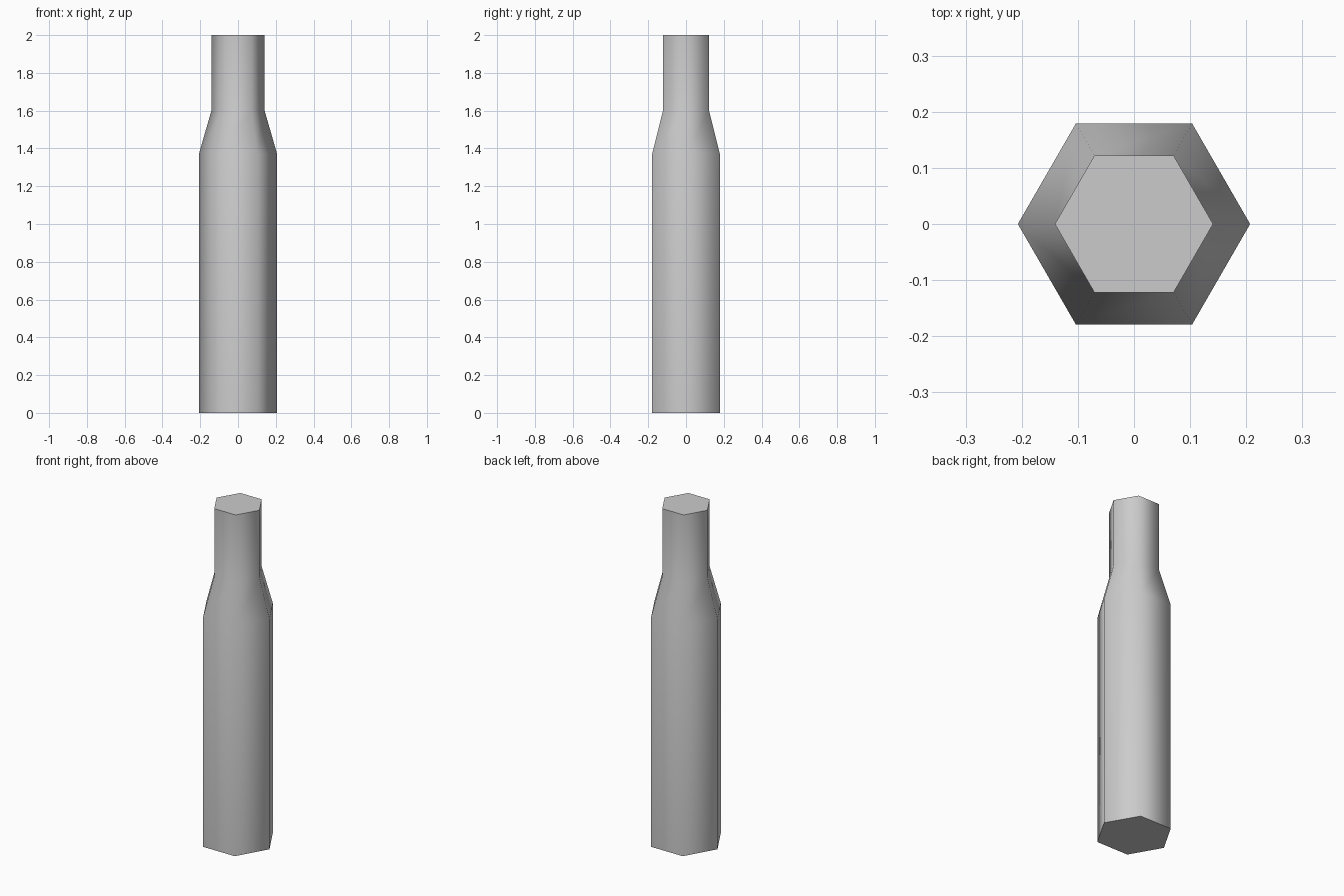
import bpy, bmesh, math

cube = bpy.data.objects.get("Cube")
if cube:
    bpy.data.objects.remove(cube, do_unlink=True)

# Plain grey for the whole model
grey = bpy.data.materials.new("light_grey")
grey.use_nodes = True
colour = (0.6, 0.6, 0.6, 1)
grey.diffuse_color = colour
grey.node_tree.nodes["Principled BSDF"].inputs["Base Color"].default_value = colour

# Six-sided body, shoulder and neck: (radius, height) from base to top
SIDES = 6
profile = [(0.207, 0), (0.207, 1.37), (0.141, 1.60), (0.141, 2)]

bm = bmesh.new()
rings = []
for radius, z in profile:
    angles = [math.tau * i / SIDES for i in range(SIDES)]
    rings.append([bm.verts.new((radius * math.cos(a), radius * math.sin(a), z))
                  for a in angles])

# Smooth side walls
for low, high in zip(rings, rings[1:]):
    for i in range(SIDES):
        j = (i + 1) % SIDES
        bm.faces.new((low[i], low[j], high[j], high[i])).smooth = True

# Flat end caps with crisp rims
for cap in (bm.faces.new(rings[0][::-1]), bm.faces.new(rings[-1])):
    for edge in cap.edges:
        edge.smooth = False

mesh = bpy.data.meshes.new("cartridge_body")
bm.to_mesh(mesh)
bm.free()
mesh.materials.append(grey)
body = bpy.data.objects.new("cartridge_body", mesh)
bpy.context.collection.objects.link(body)
